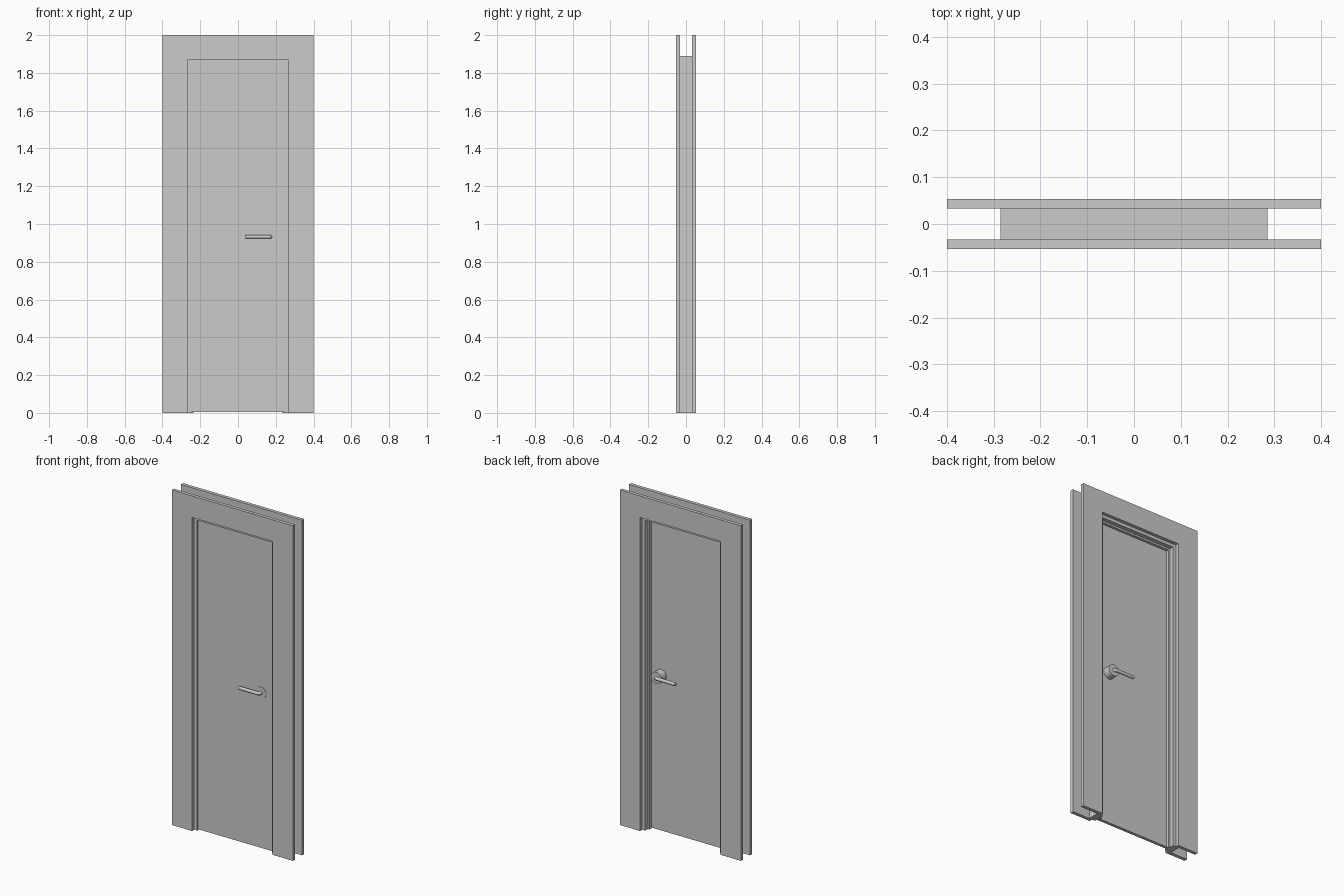
import bpy, bmesh, math
from mathutils import Matrix

if "Cube" in bpy.data.objects:
    bpy.data.objects.remove(bpy.data.objects["Cube"])


def add_object(name, bm, smooth=False):
    bmesh.ops.recalc_face_normals(bm, faces=bm.faces)
    mesh = bpy.data.meshes.new(name)
    bm.to_mesh(mesh)
    bm.free()
    obj = bpy.data.objects.new(name, mesh)
    bpy.context.collection.objects.link(obj)
    if smooth:
        shade(obj)
    return obj


def shade(obj):
    bpy.ops.object.select_all(action='DESELECT')
    obj.select_set(True)
    bpy.context.view_layer.objects.active = obj
    bpy.ops.object.shade_smooth_by_angle(angle=math.radians(40))


def prism(name, profile, y0, y1):
    """Extrude an (x, z) outline from y0 to y1."""
    bm = bmesh.new()
    face = bm.faces.new([bm.verts.new((x, y0, z)) for x, z in profile])
    ext = bmesh.ops.extrude_face_region(bm, geom=[face])
    verts = [g for g in ext['geom'] if isinstance(g, bmesh.types.BMVert)]
    bmesh.ops.translate(bm, verts=verts, vec=(0, y1 - y0, 0))
    return add_object(name, bm)


def portal(name, outer, top, inner, inner_top, y0, y1):
    """Upside-down U frame."""
    prism(name, [(-outer, 0), (-outer, top), (outer, top), (outer, 0),
                 (inner, 0), (inner, inner_top), (-inner, inner_top), (-inner, 0)], y0, y1)


# Wall facings on both sides, jamb lining between them, door stop
portal("front_facing", 0.40, 2.0, 0.266, 1.871, -0.053, -0.033)
portal("back_facing", 0.40, 2.0, 0.266, 1.871, 0.033, 0.053)
portal("jamb", 0.286, 1.889, 0.246, 1.852, -0.033, 0.033)
portal("door_stop", 0.246, 1.852, 0.235, 1.841, -0.008, 0.008)

# Thin door leaf in front of the stop
prism("door_leaf", [(-0.246, 0.006), (-0.246, 1.852), (0.246, 1.852), (0.246, 0.006)],
      -0.026, -0.008)

# Lever handles with round roses
HX, HZ, R, BEND = 0.170, 0.932, 0.010, 0.009
for side, s, y0, y1 in (("front", -1, 0.02, 0.028), ("back", 1, -0.008, 0.036)):
    bm = bmesh.new()
    bmesh.ops.create_cone(
        bm, cap_ends=True, segments=32, radius1=0.035, radius2=0.035, depth=y1 - y0,
        matrix=Matrix.Translation((HX, s * (y0 + y1) / 2, HZ))
        @ Matrix.Rotation(math.pi / 2, 4, 'X'))
    add_object(side + "_rose", bm, True)

    path = [(HX, s * 0.024)]
    for i in range(7):
        a = math.radians(15 * i)
        path.append((HX - BEND + BEND * math.cos(a),
                     s * (0.043 - BEND + BEND * math.sin(a))))
    path.append((0.039, s * 0.043))
    curve = bpy.data.curves.new(side + "_lever", 'CURVE')
    curve.dimensions = '3D'
    curve.bevel_depth = R
    curve.bevel_resolution = 4
    curve.use_fill_caps = True
    spline = curve.splines.new('POLY')
    spline.points.add(len(path) - 1)
    for p, (x, y) in zip(spline.points, path):
        p.co = (x, y, HZ, 1)
    lever = bpy.data.objects.new(side + "_lever", curve)
    bpy.context.collection.objects.link(lever)
    bpy.ops.object.select_all(action='DESELECT')
    lever.select_set(True)
    bpy.context.view_layer.objects.active = lever
    bpy.ops.object.convert(target='MESH')
    shade(bpy.context.view_layer.objects.active)
